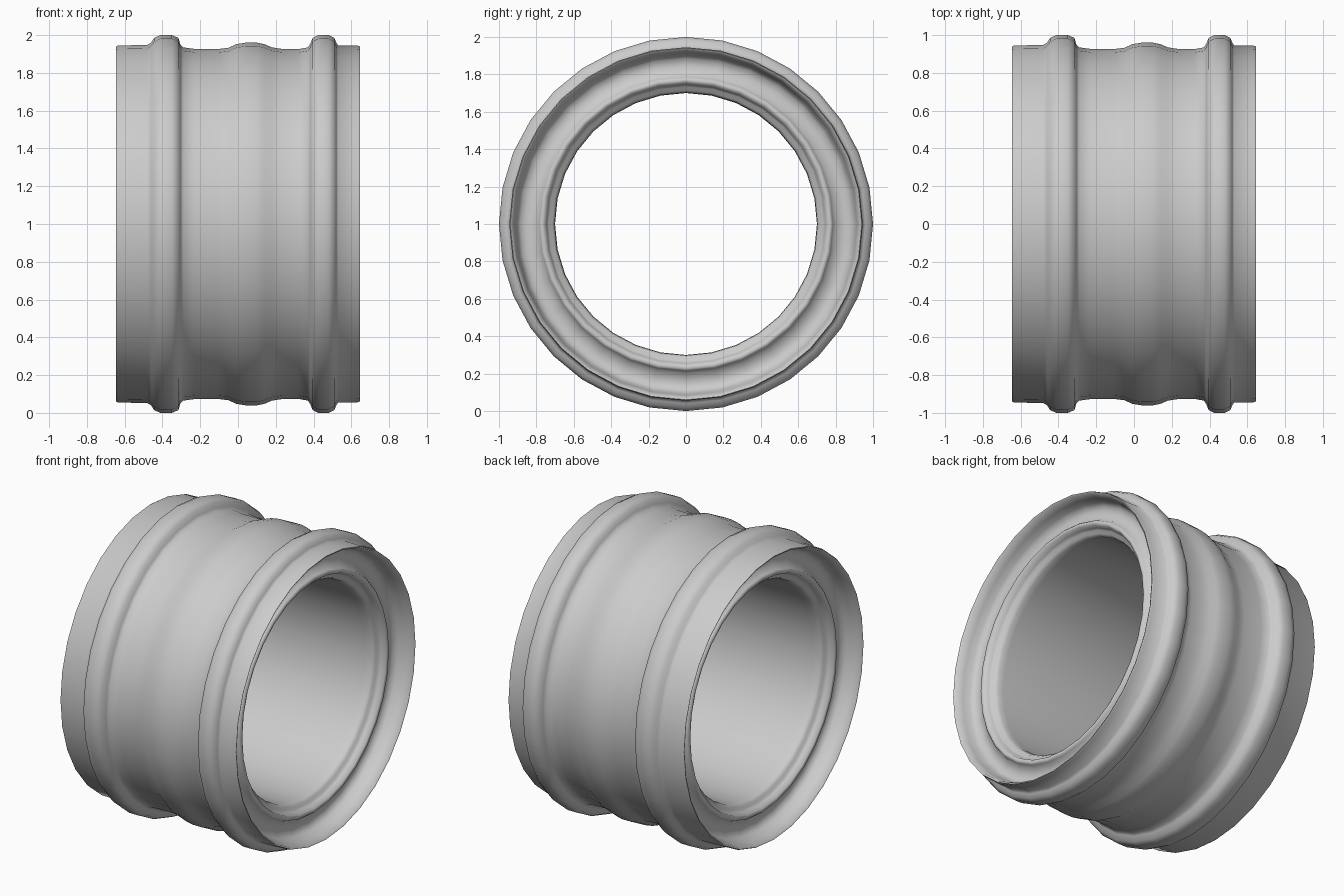
import bpy, bmesh, math

if "Cube" in bpy.data.objects:
    bpy.data.objects.remove(bpy.data.objects["Cube"])

SEGMENTS = 32

# Half-sections as (x, radius) pairs: outer wall with two raised bands and a low middle swell
outer = [(-0.645, 0.94), (-0.635, 0.945), (-0.48, 0.948), (-0.46, 0.96), (-0.445, 0.985),
         (-0.41, 1.0), (-0.35, 1.0), (-0.315, 0.985), (-0.305, 0.95), (-0.29, 0.935),
         (-0.23, 0.927), (-0.1, 0.927), (-0.05, 0.933), (-0.01, 0.952), (0.04, 0.96),
         (0.1, 0.96), (0.14, 0.952), (0.18, 0.935), (0.24, 0.926), (0.32, 0.926),
         (0.37, 0.935), (0.383, 0.955), (0.395, 0.985), (0.425, 1.0), (0.48, 1.0),
         (0.51, 0.985), (0.52, 0.96), (0.53, 0.945), (0.63, 0.945), (0.645, 0.94)]

# Dished end face with a raised inner lip stepping down to the bore, used at both ends
end = [(0.64, 0.93), (0.59, 0.915), (0.545, 0.905), (0.52, 0.885), (0.515, 0.85),
       (0.525, 0.80), (0.555, 0.785), (0.565, 0.775), (0.56, 0.755), (0.53, 0.745),
       (0.515, 0.735), (0.51, 0.715), (0.49, 0.703), (0.45, 0.70)]

profile = outer + end + [(-x, r) for x, r in reversed(end)]


def lathe(name, points, centre_z):
    """Spin a closed profile around the x axis."""
    bm = bmesh.new()
    rings = []
    for i in range(SEGMENTS):
        a = 2 * math.pi * i / SEGMENTS
        rings.append([bm.verts.new((x, r * math.sin(a), centre_z + r * math.cos(a)))
                      for x, r in points])
    n = len(points)
    for i in range(SEGMENTS):
        a, b = rings[i], rings[(i + 1) % SEGMENTS]
        for j in range(n):
            k = (j + 1) % n
            bm.faces.new((a[j], a[k], b[k], b[j]))
    bmesh.ops.recalc_face_normals(bm, faces=bm.faces)
    mesh = bpy.data.meshes.new(name)
    bm.to_mesh(mesh)
    bm.free()
    obj = bpy.data.objects.new(name, mesh)
    bpy.context.collection.objects.link(obj)
    obj.select_set(True)
    bpy.context.view_layer.objects.active = obj
    bpy.ops.object.shade_smooth_by_angle(angle=math.radians(60))
    return obj


# Single banded ring
lathe("banded_ring", profile, 1.0)
